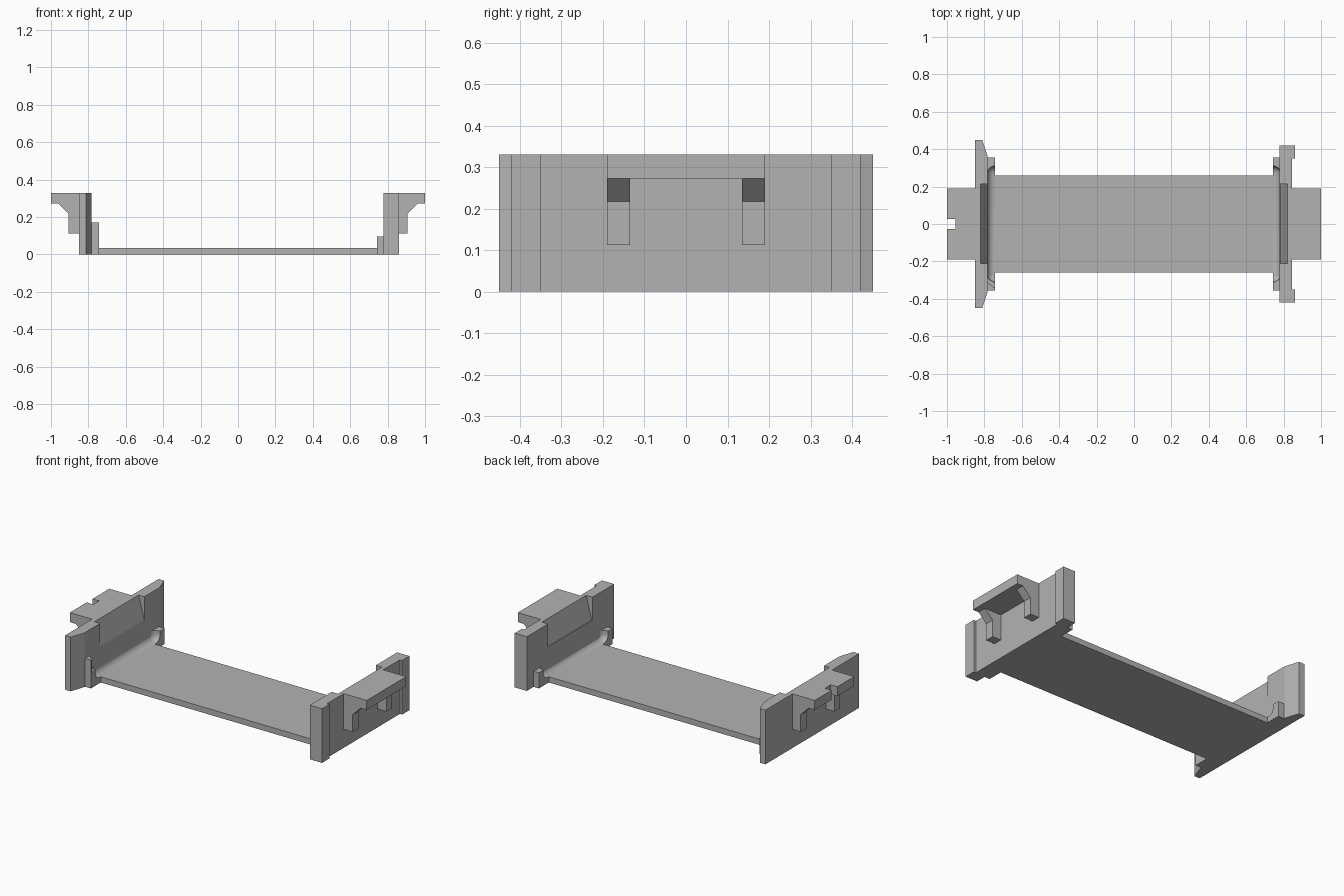
import bpy, bmesh
from mathutils import Vector

cube = bpy.data.objects.get("Cube")
if cube:
    bpy.data.objects.remove(cube, do_unlink=True)

GREY = (0.45, 0.45, 0.45, 1.0)
grey = bpy.data.materials.new("plain grey")
grey.use_nodes = True
grey.diffuse_color = GREY
grey.node_tree.nodes["Principled BSDF"].inputs["Base Color"].default_value = GREY

INNER, OUTER, LEDGE = 0.782, 0.845, 0.742
FLOOR_TOP, TOP = 0.035, 0.33


def finish(name, bm):
    bmesh.ops.recalc_face_normals(bm, faces=bm.faces)
    mesh = bpy.data.meshes.new(name)
    bm.to_mesh(mesh)
    bm.free()
    mesh.materials.append(grey)
    ob = bpy.data.objects.new(name, mesh)
    bpy.context.collection.objects.link(ob)
    return ob


def prism(name, points, axis, lo, hi):
    """Extrude an (x, z) profile along y, or an (x, y) outline along z."""
    bm = bmesh.new()
    place = (lambda a, b: (a, lo, b)) if axis == "y" else (lambda a, b: (a, b, lo))
    face = bm.faces.new([bm.verts.new(place(a, b)) for a, b in points])
    grown = bmesh.ops.extrude_face_region(bm, geom=[face])["geom"]
    step = Vector((0, hi - lo, 0)) if axis == "y" else Vector((0, 0, hi - lo))
    bmesh.ops.translate(bm, verts=[v for v in grown if isinstance(v, bmesh.types.BMVert)], vec=step)
    return finish(name, bm)


def box(name, x0, x1, y0, y1, z0, z1):
    return prism(name, [(x0, y0), (x1, y0), (x1, y1), (x0, y1)], "z", z0, z1)


def cut(ob, cutter):
    cutter.hide_render = True
    mod = ob.modifiers.new("cut", "BOOLEAN")
    mod.operation, mod.solver, mod.object = "DIFFERENCE", "EXACT", cutter
    select(ob)
    bpy.ops.object.modifier_apply(modifier=mod.name)
    bpy.data.objects.remove(cutter, do_unlink=True)


def select(ob):
    bpy.ops.object.select_all(action="DESELECT")
    ob.select_set(True)
    bpy.context.view_layer.objects.active = ob


def groove_cutter(s):
    """Box with rounded wall-side and end edges, which leaves a coved ledge."""
    ob = box("groove_cutter", s * 0.7, s * (INNER + 0.002), -0.31, 0.31, FLOOR_TOP, 0.25)
    bm = bmesh.new()
    bm.from_mesh(ob.data)
    rounded = []
    for e in bm.edges:
        a, b = (v.co for v in e.verts)
        mid = (a + b) / 2
        at_wall = abs(mid.x) > 0.77
        at_bottom = mid.z < FLOOR_TOP + 0.01
        at_end = abs(mid.y) > 0.3
        if at_wall + at_bottom + at_end == 2 and not (at_wall and mid.z > 0.24):
            if at_bottom or abs(a.z - b.z) > 0.1:
                rounded.append(e)
    bmesh.ops.bevel(bm, geom=rounded, offset=0.04, segments=6, profile=0.5, affect="EDGES")
    bm.to_mesh(ob.data)
    bm.free()
    return ob


# Floor slab
box("floor", -INNER, INNER, -0.26, 0.26, 0, FLOOR_TOP)

# End walls: one with tapered wings, one with outward flanges
half_right = [(-0.85, 0.45), (-0.812, 0.45), (-INNER, 0.36)]
right_outline = half_right + [(x, -y) for x, y in reversed(half_right)]
half_left = [(OUTER, 0.35), (0.86, 0.35), (0.86, 0.42), (INNER - 0.004, 0.42)]
left_outline = half_left + [(x, -y) for x, y in reversed(half_left)]
walls = {-1: prism("right_wall", right_outline, "z", 0, TOP),
         1: prism("left_wall", left_outline, "z", 0, TOP)}

for s, side in ((-1, "right"), (1, "left")):
    # Sloping pocket in the inner face of the wall
    slope = [(s * 0.82, TOP + 0.02), (s * 0.82, TOP), (s * INNER, 0.19),
             (s * 0.76, 0.19), (s * 0.76, TOP + 0.02)]
    cut(walls[s], prism("pocket_cutter", slope, "y", -0.21, 0.215))

    # Ledge with a coved groove
    ledge = box(side + "_ledge", s * LEDGE, s * (INNER + 0.02), -0.355, 0.355, 0, 0.095)
    cut(ledge, groove_cutter(s))
    select(ledge)
    bpy.ops.object.shade_smooth_by_angle(angle=0.6)

    # Outer tab, notched on one side
    half = [(s * 0.83, 0.19), (s, 0.19)]
    if s < 0:
        half += [(s, 0.028), (s * 0.955, 0.028)]
    prism(side + "_tab", half + [(x, -y) for x, y in reversed(half)], "z", 0.272, TOP)

    # Brackets under the tab
    profile = [(0.83, 0.113), (0.905, 0.113), (0.905, 0.217), (0.96, 0.272), (0.83, 0.272)]
    for y, end in ((-0.19, "front"), (0.135, "back")):
        prism(f"{side}_{end}_bracket", [(s * x, z) for x, z in profile], "y", y, y + 0.055)

# Small corner post at one end of the ledge
prism("corner_post", [(-INNER, -0.355), (-LEDGE, -0.355), (-LEDGE, -0.345), (-INNER, -0.312)],
      "z", 0.09, 0.172)
